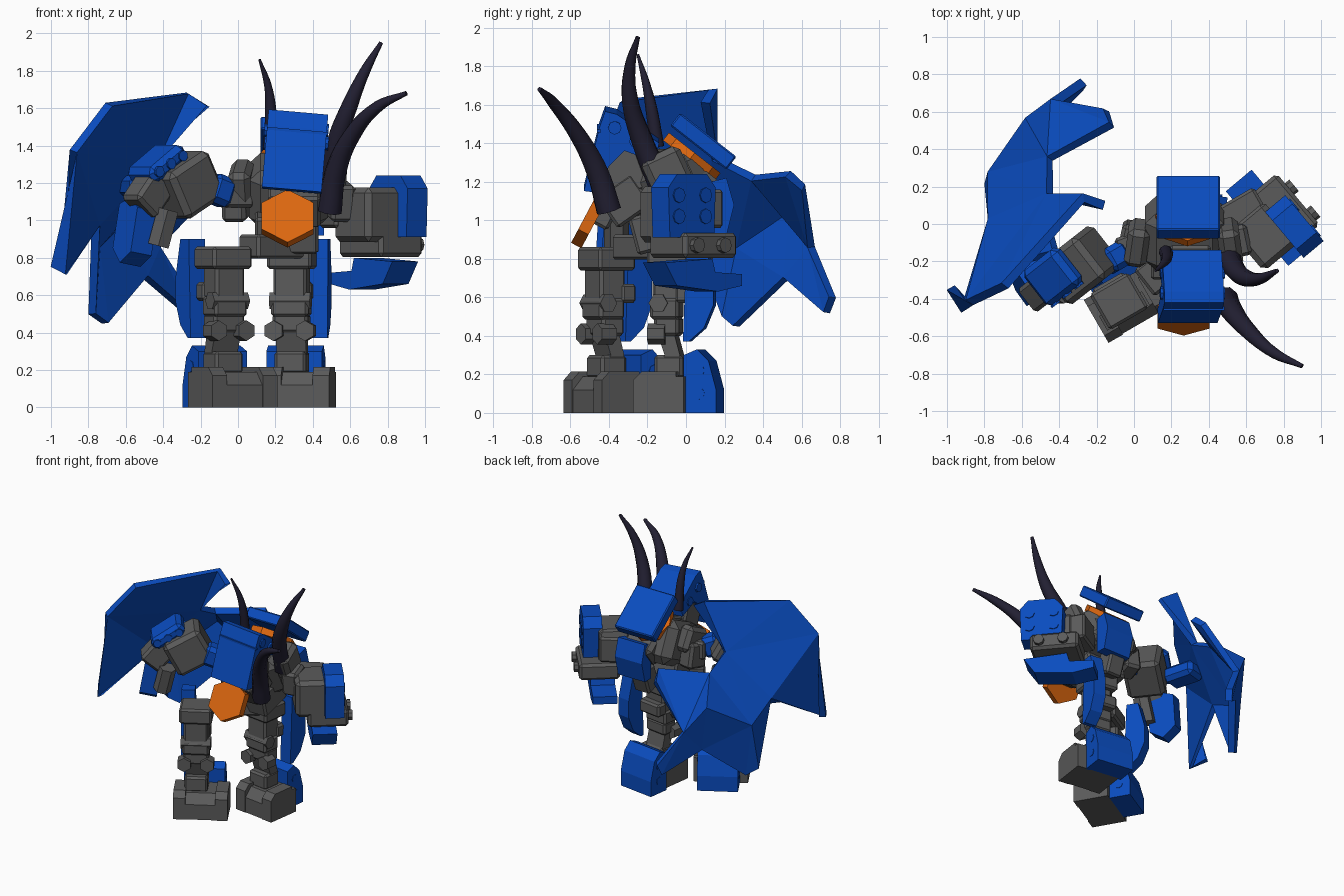
import bpy, bmesh, math
from mathutils import Matrix, Vector, Euler

if "Cube" in bpy.data.objects:
    bpy.data.objects.remove(bpy.data.objects["Cube"])


def material(name, rgb):
    m = bpy.data.materials.new(name)
    m.diffuse_color = (*rgb, 1)
    m.use_nodes = True
    m.node_tree.nodes["Principled BSDF"].inputs["Base Color"].default_value = m.diffuse_color
    return m


BLUE = material("blue armour", (0.003, 0.072, 0.52))
GRAY = material("dark gray", (0.105, 0.105, 0.105))
ORANGE = material("orange", (0.72, 0.135, 0.005))
HORN = material("dark horn", (0.016, 0.014, 0.032))
WORLD = Matrix.Identity(4)


def finish(name, bm, mat, matrix=WORLD):
    bmesh.ops.recalc_face_normals(bm, faces=bm.faces)
    me = bpy.data.meshes.new(name)
    bm.to_mesh(me)
    bm.free()
    me.materials.append(mat)
    ob = bpy.data.objects.new(name, me)
    ob.matrix_world = matrix
    bpy.context.collection.objects.link(ob)
    return ob


def place(loc, rot=(0, 0, 0), base=WORLD):
    e = Euler([math.radians(a) for a in rot]).to_matrix().to_4x4()
    return base @ Matrix.Translation(loc) @ e


def box(name, loc, size, mat, rot=(0, 0, 0), bevel=0.015, base=WORLD):
    bm = bmesh.new()
    bmesh.ops.create_cube(bm, size=1)
    bmesh.ops.scale(bm, vec=size, verts=bm.verts)
    if bevel:
        bmesh.ops.bevel(bm, geom=bm.edges[:], offset=bevel, segments=1, affect='EDGES')
    return finish(name, bm, mat, place(loc, rot, base))


def disc(name, loc, r, depth, mat, rot=(0, 0, 0), sides=6, base=WORLD):
    bm = bmesh.new()
    bmesh.ops.create_cone(bm, cap_ends=True, segments=sides, radius1=r, radius2=r, depth=depth)
    return finish(name, bm, mat, place(loc, rot, base))


def prism(name, pts, width, mat, loc=(0, 0, 0), rot=(0, 0, 0), base=WORLD):
    # side profile in (y, z), extruded along x
    bm = bmesh.new()
    f = bm.faces.new([bm.verts.new((-width / 2, y, z)) for y, z in pts])
    ex = bmesh.ops.extrude_face_region(bm, geom=[f])
    bmesh.ops.translate(bm, vec=(width, 0, 0),
                        verts=[v for v in ex["geom"] if isinstance(v, bmesh.types.BMVert)])
    return finish(name, bm, mat, place(loc, rot, base))


def horn(name, pts, r):
    # tapered tube through a few points
    cu = bpy.data.curves.new(name, 'CURVE')
    cu.dimensions = '3D'
    cu.bevel_depth = r
    cu.bevel_resolution = 2
    cu.use_fill_caps = True
    cu.resolution_u = 5
    sp = cu.splines.new('BEZIER')
    sp.bezier_points.add(len(pts) - 1)
    for i, (bp, p) in enumerate(zip(sp.bezier_points, pts)):
        bp.co = p
        bp.handle_left_type = bp.handle_right_type = 'AUTO'
        bp.radius = 1 - 0.82 * (i / (len(pts) - 1)) ** 1.4
    cu.materials.append(HORN)
    bpy.context.collection.objects.link(bpy.data.objects.new(name, cu))


# wing: faceted plate, an upper blade and a folded lower blade with pointed tips
P = dict(A1=(-.16, .10, 1.61), A2=(-.27, .14, 1.68), B=(-.69, -.33, 1.62), C=(-.88, -.42, 1.37),
         D1=(-.98, -.34, .75), D2=(-.92, -.45, .71), DE=(-.76, .02, .98), E1=(-.78, .20, .50),
         E2=(-.71, .26, .45), EG=(-.50, .52, .70), G1=(-.29, .73, .52), G2=(-.27, .76, .60),
         F=(-.43, .65, .86), H1=(-.15, .61, 1.17), H2=(-.12, .53, 1.24), N2=(-.45, .35, 1.22),
         N1=(-.45, .15, 1.32), R=(-.57, .55, 1.05), Q=(-.76, .27, .86))
bm = bmesh.new()
V = {k: bm.verts.new(p) for k, p in P.items()}
for face in ("A1 A2 N1", "A2 B N1", "B C N1", "N1 C DE", "C D1 D2 DE", "N1 DE Q R N2", "N2 R F H1 H2",
             "R EG G1 G2 F", "Q EG R", "DE E1 E2 EG Q"):
    bm.faces.new([V[k] for k in face.split()])
bmesh.ops.triangulate(bm, faces=bm.faces[:])
wing = finish("wing", bm, BLUE)
sol = wing.modifiers.new("thickness", 'SOLIDIFY')
sol.thickness = 0.05
sol.offset = 0


# legs
def leg(side, centre, deg, fender, width, shift, heel):
    b = place(centre, (0, 0, deg))
    n = side + "_"
    fb = b @ Matrix.Translation((shift, 0, 0))
    hb = b @ Matrix.Translation((heel, 0, 0))
    prism(n + "foot", [(-.14, 0), (-.14, .12), (-.08, .19), (.12, .19), (.12, 0)], width, GRAY, base=fb)
    for s in (-1, 1):
        prism(n + "toe_guard", [(-.145, 0), (-.145, .17), (-.10, .215), (.08, .215), (.08, 0)],
              .09, GRAY, (s * (width / 2 - .045), 0, 0), base=fb)
    prism(n + "heel", [(.11, 0), (.11, .30), (.18, .33), (.24, .27), (.28, .12), (.28, 0)],
          .30, BLUE, base=hb)
    for s in (-1, 1):
        for z in (.10, .22):
            disc(n + "heel_stud", (s * .148, .19, z), .03, .012, BLUE, (0, 90, 0), 8, hb)
    box(n + "ankle", (0, .02, .24), (.17, .15, .12), GRAY, base=b)
    prism(n + "shin", [(-.04, .2), (.05, .2), (.08, .3), (.04, .45), (-.05, .45), (0, .3)],
          .16, GRAY, base=b)
    for s in (-1, 1):
        disc(n + "knee_bolt", (s * .085, -.04, .41), .055, .09, GRAY, (90, 0, 0), 6, b)
    box(n + "knee", (0, .01, .45), (.19, .13, .10), GRAY, base=b)
    box(n + "lower_thigh", (0, 0, .54), (.20, .15, .11), GRAY, base=b)
    disc(n + "thigh_pin", (0, -.03, .57), .05, .22, GRAY, (0, 90, 0), 6, b)
    box(n + "upper_thigh", (0, .01, .67), (.18, .15, .18), GRAY, base=b)
    box(n + "hip_block", (0, .02, .80), (.24, .22, .12), GRAY, base=b)
    # curved fender behind the leg
    prism(n + "fender", [(-.06, .9), (.03, .9), (.08, .7), (.08, .56), (.03, .44), (-.05, .37), (-.08, .37)],
          .10, BLUE, fender, (0, 0, deg))
    box(n + "fender_strut", (0, .10, .62), (.20, .09, .10), GRAY, base=b)


leg("left", (-.07, -.43, 0), 30, (-.25, -.27, 0), .40, .04, .05)
leg("right", (.285, -.10, 0), -8, (.44, .07, 0), .35, .05, 0)

# torso, leaning forward
box("pelvis", (.18, -.22, .86), (.32, .18, .13), GRAY, (0, 0, 38))
box("waist", (.26, -.14, .95), (.34, .28, .20), GRAY, (15, 0, 0))
box("chest", (.27, -.05, 1.16), (.42, .34, .34), GRAY, (25, 0, 0), .06)
box("upper_back", (.31, .05, 1.17), (.26, .28, .2), GRAY, (-38, 0, 0), .03)
box("cap_mount", (.285, -.01, 1.27), (.18, .18, .1), GRAY, (-38, 0, 0))
box("left_shoulder_block", (.02, -.10, 1.20), (.12, .22, .20), GRAY, (25, 0, -8), .03)
box("right_shoulder_block", (.51, -.10, 1.25), (.12, .22, .22), GRAY, (25, 0, 8), .03)
for s in (-1, 1):
    box("shoulder_joint", (.27 + s * .28, -.08, 1.10), (.13, .17, .20), GRAY, (10, 0, s * 12), .02)
prism("back_armour", [(-.05, -.14), (-.05, .14), (.03, .16), (.07, .02), (.03, -.14)], .24, BLUE, (.34, .18, 1.06))
box("tail_block", (.30, .10, .90), (.14, .14, .2), GRAY, (-20, 0, 0))

# tilted back cap with orange plate under it
box("back_cap", (.29, .09, 1.41), (.34, .37, .085), BLUE, (-38, 0, 0), .008)
disc("back_plate", (.285, .03, 1.33), .17, .05, ORANGE, (-38, 0, 0), 8)

# head, leaning forward over the chest and slightly sideways
prism("head_shell", [(-.53, 1.17), (-.45, 1.50), (-.42, 1.585), (-.36, 1.57), (-.14, 1.42),
                     (-.16, 1.32), (-.32, 1.38), (-.40, 1.30), (-.45, 1.16)], .32, BLUE, (.185, 0, 0), (0, 5, 0))
box("head_seam", (.32, -.452, 1.478), (.325, .02, .015), BLUE, (0, 5, 0), 0)
for s in (-1, 1):
    for y, z in ((-.37, 1.48), (-.26, 1.41)):
        disc("head_stud", (.312 + s * .162, y, z), .035, .02, BLUE, (0, 95, 0), 8)
box("face_core", (.30, -.32, 1.25), (.27, .20, .24), GRAY, (20, 0, 0))
box("jaw", (.30, -.32, 1.10), (.28, .22, .20), GRAY, (35, 0, 0))
box("neck", (.30, -.22, 1.20), (.22, .28, .18), GRAY, (20, 0, 0))
disc("chin_plate", (.265, -.495, 1.01), .16, .06, ORANGE, (62, 0, 0), 6)
box("chin_mount", (.275, -.42, 1.03), (.16, .10, .14), GRAY, (-28, 0, 0))

# horns
horn("front_horn", [(.49, -.40, 1.05), (.52, -.46, 1.25), (.60, -.56, 1.44), (.75, -.69, 1.61), (.90, -.76, 1.68)], .068)
horn("tall_horn", [(.50, -.14, 1.20), (.53, -.23, 1.42), (.60, -.29, 1.62), (.68, -.29, 1.80), (.765, -.25, 1.95)], .066)
horn("small_horn", [(.17, -.15, 1.38), (.175, -.18, 1.58), (.16, -.21, 1.72), (.115, -.25, 1.86)], .038)

# right arm
arm = place((.74, -.06, 1.0), (0, 0, 40))
box("right_upper_arm", (.58, .06, 1.06), (.24, .18, .20), GRAY, (0, 0, 30))
box("right_forearm", (-.04, .03, .03), (.24, .30, .29), GRAY, bevel=.03, base=arm)
box("right_wrist", (.08, .06, -.13), (.30, .36, .13), GRAY, bevel=.02, base=arm)
prism("right_arm_armour", [(-.15, -.09), (-.16, .17), (-.10, .24), (.10, .24), (.16, .17), (.15, -.09)],
      .14, BLUE, (.12, -.04, 0), base=arm)
for y in (-.05, .13):
    disc("right_wrist_peg", (.24, y, -.13), .04, .04, GRAY, (0, 90, 0), 8, arm)
for y in (-.13, .05):
    for z in (.02, .13):
        disc("right_arm_stud", (.19, y, z), .04, .015, BLUE, (0, 90, 0), 8, arm)
prism("right_hand_blade", [(-.20, -.22), (-.12, -.34), (.16, -.37), (.32, -.34), (.32, -.28), (.14, -.27), (.12, -.2)],
      .18, BLUE, (.05, .02, 0), base=arm)

# left arm
arm = place((-.29, -.22, 1.19), (0, -28, 38))
box("left_shoulder_link", (-.10, -.18, 1.16), (.14, .14, .16), BLUE, (0, 20, 30), .03)
box("left_upper_arm", (-.01, -.12, 1.14), (.16, .14, .14), GRAY, (0, 0, 20))
box("left_forearm", (0, 0, 0), (.30, .28, .28), GRAY, bevel=.03, base=arm)
box("left_arm_armour", (-.08, .04, .17), (.27, .24, .10), BLUE, (0, -6, 0), .03, arm)
for x in (-.17, -.08, .01):
    disc("left_arm_stud", (x, -.082, .17), .03, .015, BLUE, (90, 0, 0), 8, arm)
box("left_wrist", (-.48, -.34, 1.14), (.18, .16, .20), GRAY, (0, 40, 38), .02)
disc("left_finger", (-.40, -.36, .96), .065, .20, GRAY, (0, 15, 0), 6)
prism("left_hand_blade", [(-.10, -.12), (-.10, .12), (-.02, .18), (.10, .14), (.10, -.10), (.0, -.18)],
      .13, BLUE, (-.55, -.31, .94), (0, 10, 30))
box("wing_mount", (-.52, -.06, 1.18), (.18, .26, .12), BLUE, (0, 0, 15), .03)
